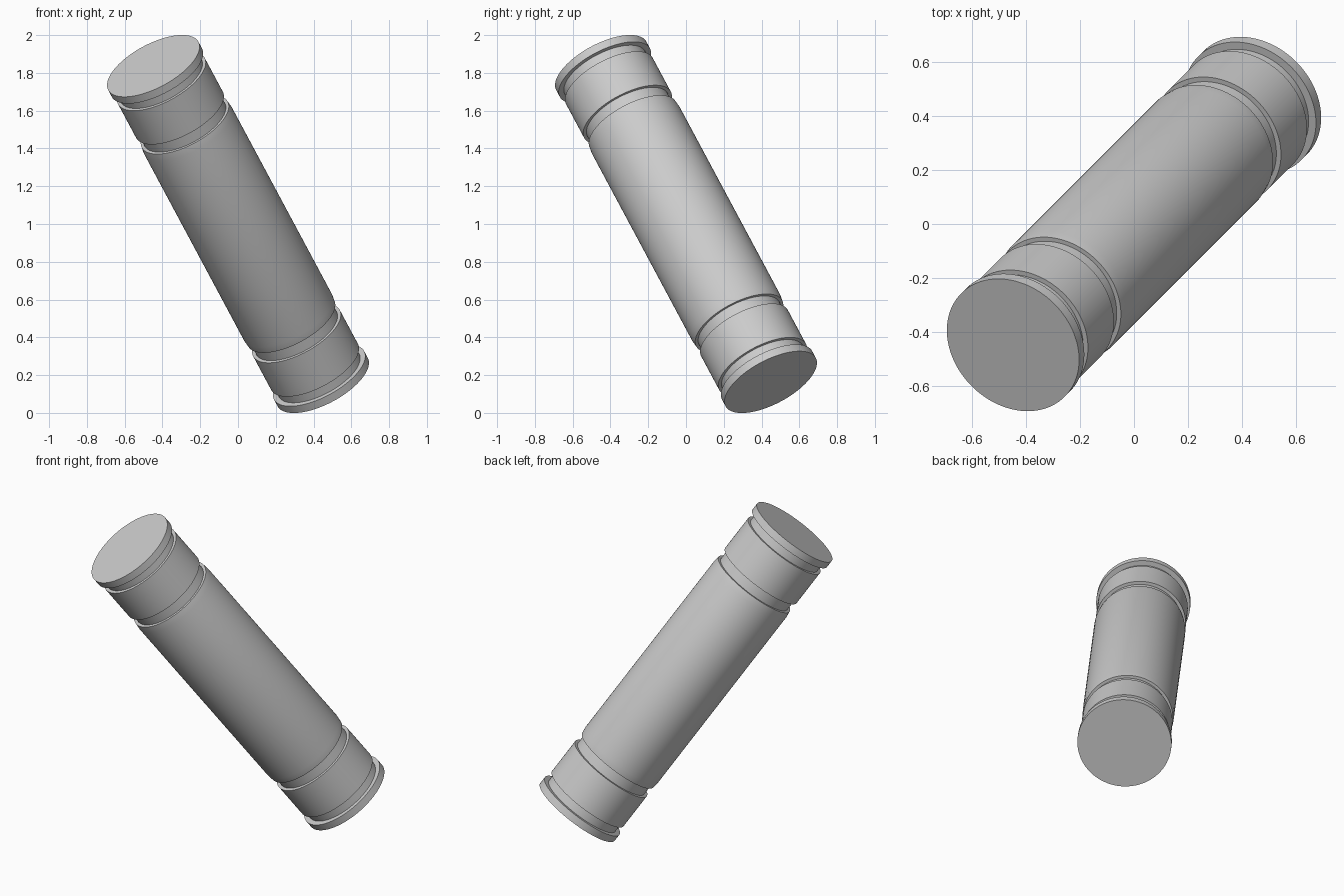
import bpy, bmesh, math
from mathutils import Vector

if "Cube" in bpy.data.objects:
    bpy.data.objects.remove(bpy.data.objects["Cube"])

HALF = 1.05
AXIS = Vector((-0.427, -0.427, 0.797)).normalized()
SEG = 96

# half profile (radius, distance from middle), from mid body to end cap
half = [(0.263, 0.62), (0.258, 0.66), (0.241, 0.66), (0.241, 0.725),
        (0.260, 0.725), (0.260, 0.95), (0.241, 0.95), (0.241, 1.005),
        (0.271, 1.005), (0.271, HALF)]
profile = [(r, -t) for r, t in reversed(half)] + half

# grooved cylinder: stack of rings bridged together, closed by flat caps
bm = bmesh.new()
rings = []
for r, t in profile:
    rings.append([bm.verts.new((r * math.cos(2 * math.pi * i / SEG),
                                r * math.sin(2 * math.pi * i / SEG), t))
                  for i in range(SEG)])
for a, b in zip(rings, rings[1:]):
    for i in range(SEG):
        j = (i + 1) % SEG
        bm.faces.new((a[i], a[j], b[j], b[i]))
bm.faces.new(list(reversed(rings[0])))
bm.faces.new(rings[-1])

mesh = bpy.data.meshes.new("grooved_cylinder")
bm.to_mesh(mesh)
bm.free()
pin = bpy.data.objects.new("grooved_cylinder", mesh)
bpy.context.collection.objects.link(pin)

# lean the cylinder and rest its rim on the ground
pin.rotation_mode = 'QUATERNION'
pin.rotation_quaternion = AXIS.to_track_quat('Z', 'Y')
pin.location = (0, 0, 1)

bpy.context.view_layer.objects.active = pin
pin.select_set(True)
bpy.ops.object.shade_smooth_by_angle(angle=math.radians(30))
